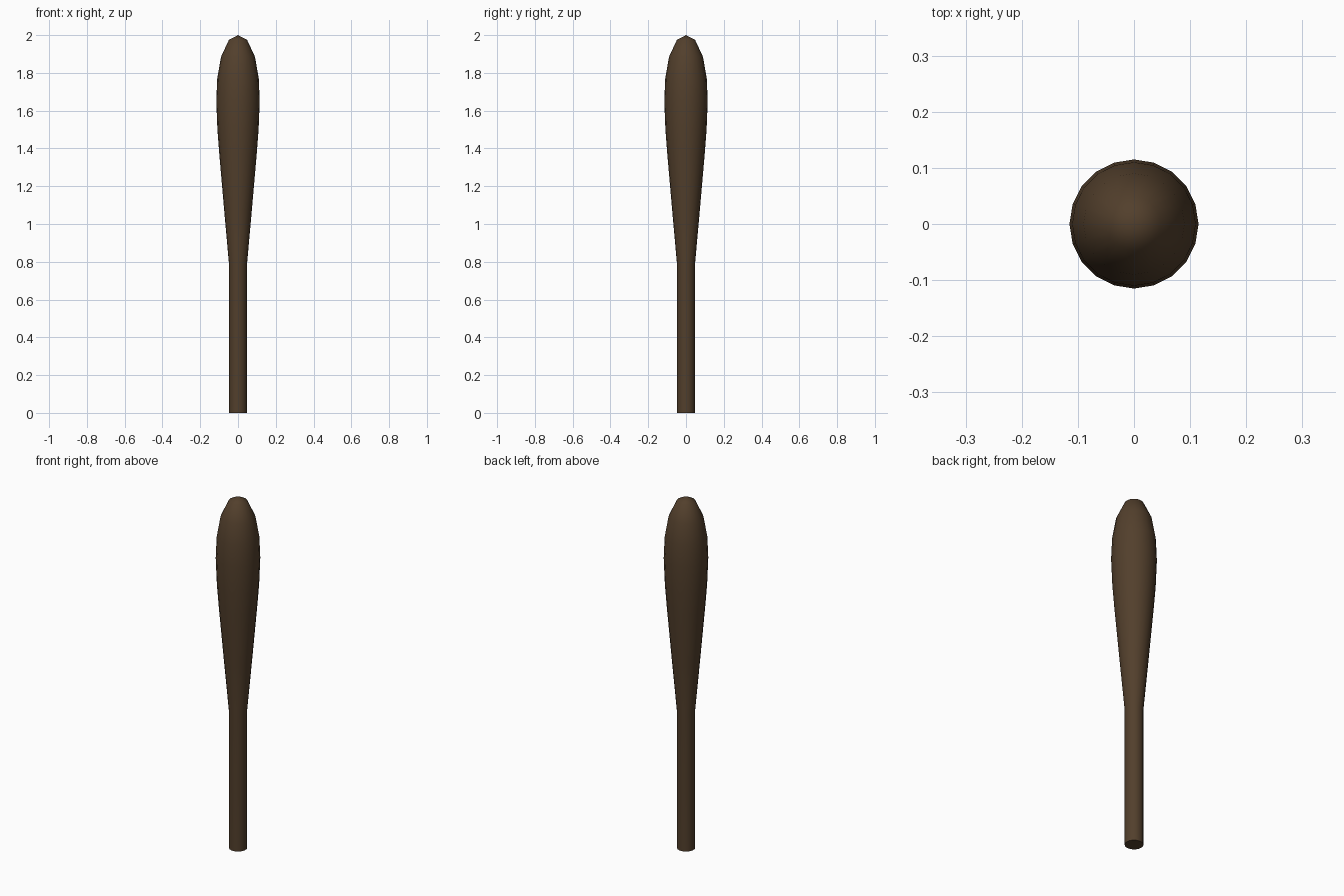
import bpy, bmesh
from math import cos, sin, pi, radians

if "Cube" in bpy.data.objects:
    bpy.data.objects.remove(bpy.data.objects["Cube"])

SIDES = 20

wood = bpy.data.materials.new("dark_wood")
wood.diffuse_color = (0.085, 0.05, 0.025, 1)
wood.use_nodes = True
wood.node_tree.nodes["Principled BSDF"].inputs["Base Color"].default_value = wood.diffuse_color


def lathe(name, profile):
    """Turn (radius, z) points about the z axis; radius 0 makes a pole."""
    bm = bmesh.new()
    rings = []
    for r, z in profile:
        n = SIDES if r > 0 else 1
        rings.append([bm.verts.new((r * cos(2 * pi * i / SIDES), r * sin(2 * pi * i / SIDES), z))
                      for i in range(n)])
    for a, b in zip(rings, rings[1:]):
        for i in range(SIDES):
            j = (i + 1) % SIDES
            if len(b) == 1:
                bm.faces.new((a[i], a[j], b[0]))
            else:
                bm.faces.new((a[i], a[j], b[j], b[i]))
    # flat cap at the lower end
    bm.faces.new(rings[0][::-1])
    if len(rings[-1]) > 1:
        bm.faces.new(rings[-1])
    bm.normal_update()
    mesh = bpy.data.meshes.new(name)
    bm.to_mesh(mesh)
    bm.free()
    mesh.materials.append(wood)
    obj = bpy.data.objects.new(name, mesh)
    bpy.context.collection.objects.link(obj)
    bpy.ops.object.select_all(action='DESELECT')
    obj.select_set(True)
    bpy.context.view_layer.objects.active = obj
    bpy.ops.object.shade_smooth_by_angle(angle=radians(50))
    return obj


# one turned piece: straight grip, flaring head, rounded tip
lathe("club", [
    (0.047, 0.0), (0.047, 0.78),
    (0.073, 1.07), (0.099, 1.37), (0.109, 1.50), (0.115, 1.65),
    (0.110, 1.77), (0.090, 1.885), (0.048, 1.975), (0.0, 2.0),
])
